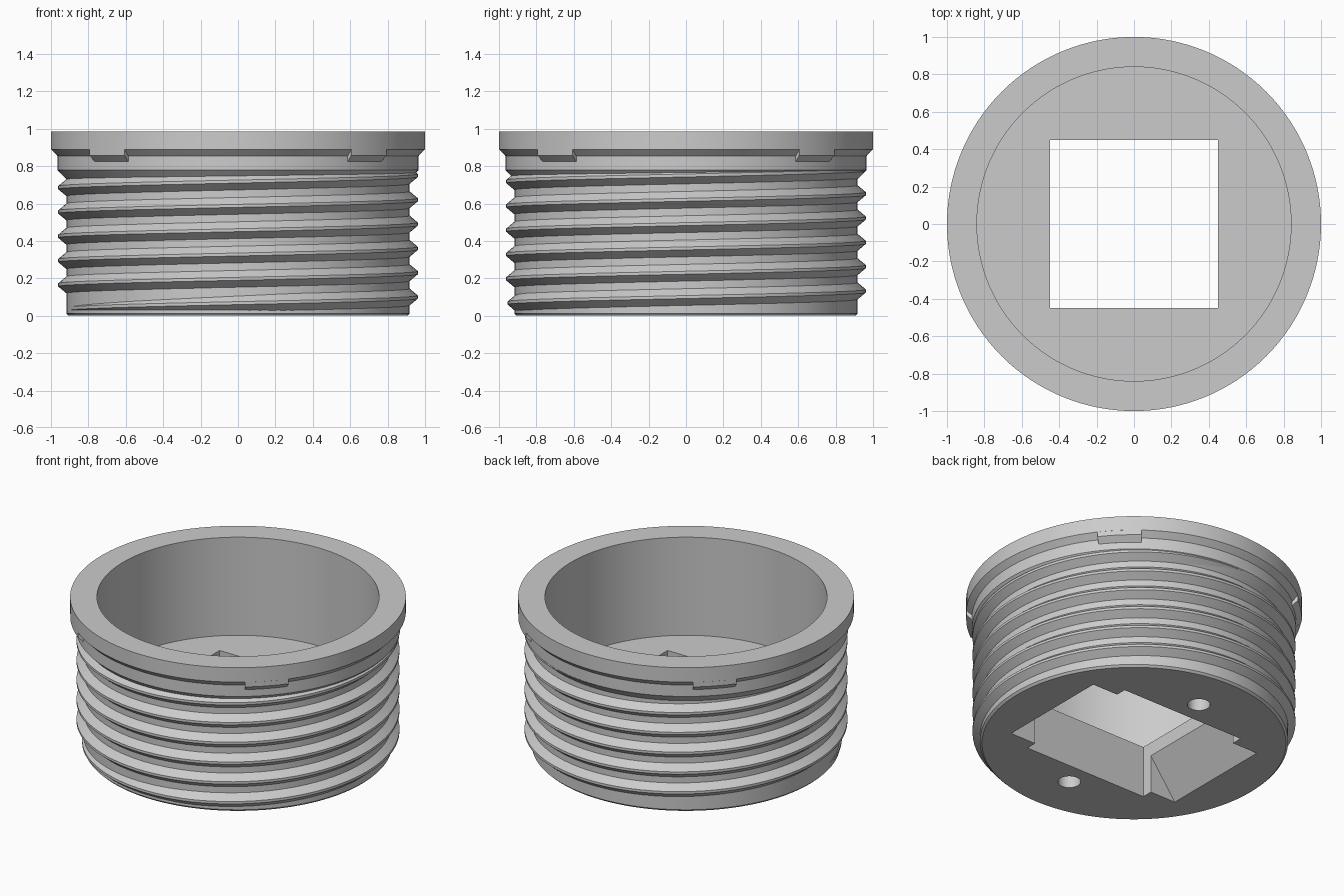
import bpy, bmesh
from math import cos, sin, radians, tau, pi

if "Cube" in bpy.data.objects:
    bpy.data.objects.remove(bpy.data.objects["Cube"])

grey = bpy.data.materials.new("plain grey")
grey.use_nodes = True
grey.diffuse_color = (0.6, 0.6, 0.6, 1)
grey.node_tree.nodes["Principled BSDF"].inputs["Base Color"].default_value = (0.6, 0.6, 0.6, 1)


def finish(name, bm):
    bmesh.ops.recalc_face_normals(bm, faces=bm.faces)
    mesh = bpy.data.meshes.new(name)
    bm.to_mesh(mesh)
    bm.free()
    mesh.materials.append(grey)
    obj = bpy.data.objects.new(name, mesh)
    bpy.context.collection.objects.link(obj)
    return obj


def smooth(obj):
    bpy.ops.object.select_all(action="DESELECT")
    obj.select_set(True)
    bpy.context.view_layer.objects.active = obj
    bpy.ops.object.shade_smooth_by_angle(angle=radians(25))


def skin(name, rings, closed=False):
    """Join matching closed cross-sections into a solid."""
    bm = bmesh.new()
    rows = [[bm.verts.new(p) for p in ring] for ring in rings]
    n = len(rows[0])
    pairs = list(zip(rows, rows[1:])) + ([(rows[-1], rows[0])] if closed else [])
    for a, b in pairs:
        for i in range(n):
            j = (i + 1) % n
            bm.faces.new((a[i], a[j], b[j], b[i]))
    if not closed:
        bm.faces.new(rows[0])
        bm.faces.new(rows[-1][::-1])
    return finish(name, bm)


def section(profile, angle):
    return [(r * cos(angle), r * sin(angle), z) for r, z in profile]


def rect(hx, hy, z):
    return [(hx, hy, z), (-hx, hy, z), (-hx, -hy, z), (hx, -hy, z)]


def disc(r, y, z, n=32):
    return [(r * cos(tau * i / n), y + r * sin(tau * i / n), z) for i in range(n)]


# Cup body: floor, bore, flange and collar in one revolved profile
FLOOR = 0.34
profile = [(0.2, 0), (0.905, 0), (0.918, 0.013), (0.918, 0.73), (0.966, 0.78),
           (0.966, 0.855), (1, 0.89), (1, 0.985), (0.84, 0.985), (0.84, FLOOR), (0.2, FLOOR)]
SEG = 128
body = skin("threaded_cup", [section(profile, tau * i / SEG) for i in range(SEG)], closed=True)

# Square drive hole, tapered side pockets and two blind pin holes
cutters = [
    skin("square_cutter", [rect(0.45, 0.45, -0.1), rect(0.45, 0.45, 0.5)]),
    skin("pocket_cutter", [rect(0.71, 0.38, -0.1), rect(0.435, 0.38, 0.27)]),
]
for y in (-0.6, 0.6):
    cutters.append(skin("pin_hole_cutter", [disc(0.068, y, -0.1), disc(0.068, y, 0.17), disc(0.01, y, 0.21)]))
bpy.context.view_layer.objects.active = body
for cutter in cutters:
    mod = body.modifiers.new(cutter.name, "BOOLEAN")
    mod.object = cutter
    mod.operation = "DIFFERENCE"
    mod.solver = "EXACT"
    bpy.ops.object.modifier_apply(modifier=mod.name)
    bpy.data.objects.remove(cutter)
smooth(body)

# Helical thread, growing out of the wall at its start
PITCH, STEPS = 0.13, 96
START, END = -0.5, 5.3
count = int((END - START) * STEPS)
rings = []
for i in range(count + 1):
    turn = START + i / STEPS
    z = 0.10 + PITCH * turn
    grow = min(1, (turn - START) / 0.3)
    tip = 0.912 + 0.05 * grow
    half = 0.008 + 0.042 * grow
    ridge = [(0.9, z - half), (0.912, z - half), (tip, z - 0.008),
             (tip, z + 0.008), (0.912, z + half), (0.9, z + half)]
    rings.append(section([(r, max(h, 0.014)) for r, h in ridge], tau * turn))
smooth(skin("screw_thread", rings))

# Four locking lugs under the flange
lug = [(0.94, 0.825), (0.966, 0.825), (0.9995, 0.858), (0.9995, 0.9), (0.94, 0.9)]
for k in range(4):
    mid = pi / 4 + k * pi / 2
    smooth(skin(f"flange_lug_{k + 1}", [section(lug, mid + radians(a * 1.9)) for a in range(-4, 5)]))
